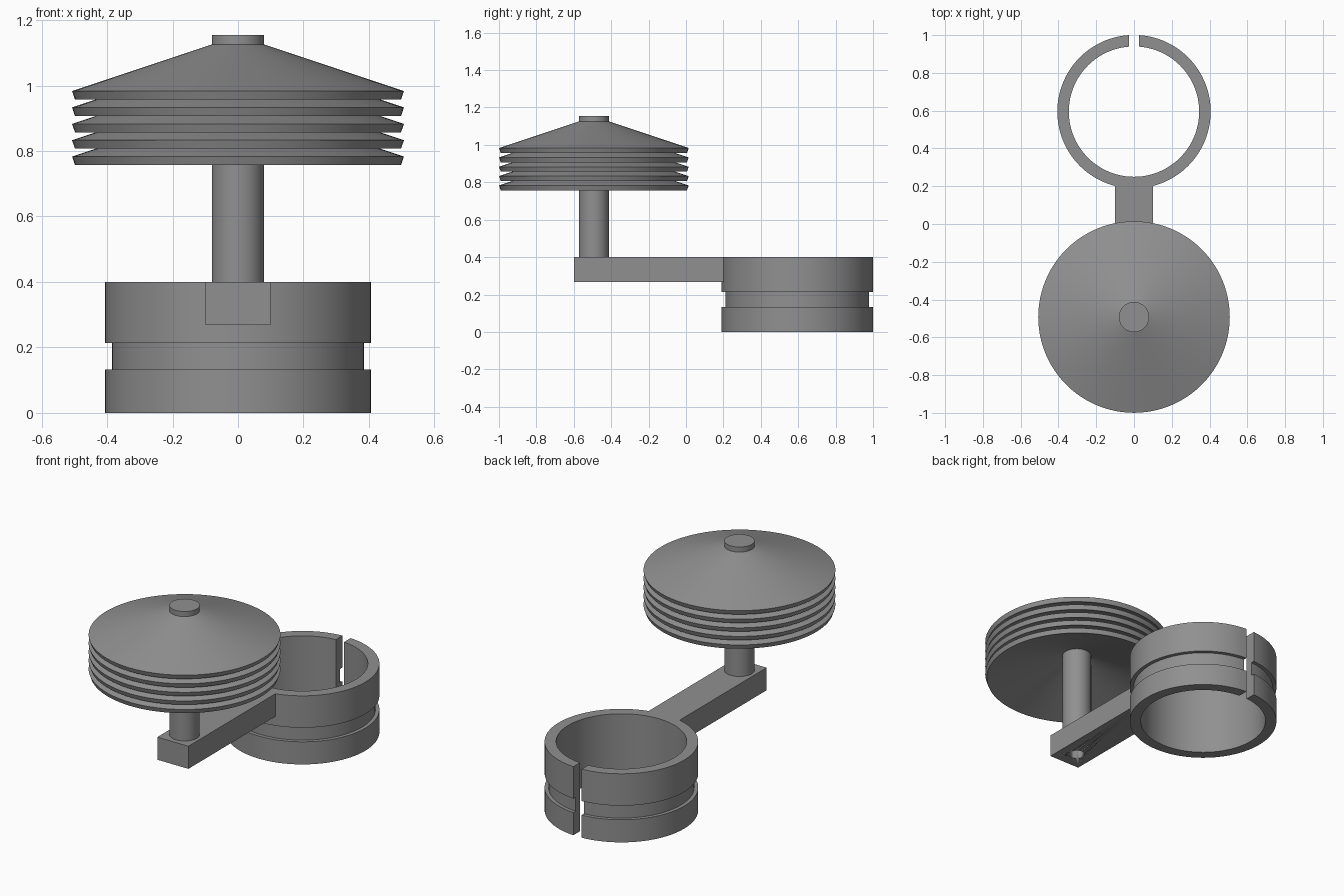
import bpy, bmesh, math

if "Cube" in bpy.data.objects:
    bpy.data.objects.remove(bpy.data.objects["Cube"])

grey = bpy.data.materials.new("mid grey")
grey.diffuse_color = (0.28, 0.28, 0.28, 1)
grey.use_nodes = True
grey.node_tree.nodes["Principled BSDF"].inputs["Base Color"].default_value = grey.diffuse_color

POST_Y, RING_Y = -0.4925, 0.595
SEG = 96


def finish(name, bm, loc):
    bmesh.ops.recalc_face_normals(bm, faces=bm.faces)
    me = bpy.data.meshes.new(name)
    bm.to_mesh(me)
    bm.free()
    me.materials.append(grey)
    ob = bpy.data.objects.new(name, me)
    ob.location = loc
    bpy.context.collection.objects.link(ob)
    bpy.ops.object.select_all(action='DESELECT')
    ob.select_set(True)
    bpy.context.view_layer.objects.active = ob
    bpy.ops.object.shade_smooth_by_angle(angle=math.radians(30))
    return ob


def lathe(name, profile, loc, slit=0.0):
    """Revolve a closed (radius, z) outline; slit leaves a parallel gap at +y."""
    bm = bmesh.new()
    steps = SEG + 1 if slit else SEG
    loops = []
    for i in range(steps):
        row = []
        for r, z in profile:
            half = math.asin(slit / 2 / r) if slit else 0
            a = math.pi / 2 + half + (2 * math.pi - 2 * half) * i / SEG
            row.append(bm.verts.new((r * math.cos(a), r * math.sin(a), z)))
        loops.append(row)
    n = len(profile)
    for i in range(SEG):
        a, b = loops[i], loops[(i + 1) % steps]
        for j in range(n):
            k = (j + 1) % n
            bm.faces.new((a[j], b[j], b[k], a[k]))
    if slit:
        bm.faces.new(loops[0])
        bm.faces.new(loops[-1])
    return finish(name, bm, loc)


def cylinder(name, r, z0, z1, y):
    bm = bmesh.new()
    bmesh.ops.create_cone(bm, cap_ends=True, segments=64, radius1=r, radius2=r, depth=z1 - z0)
    return finish(name, bm, (0, y, (z0 + z1) / 2))


# Split clamp ring with an outer groove
lathe("clamp_ring", [(0.345, 0), (0.406, 0), (0.406, 0.132), (0.385, 0.132),
                     (0.385, 0.214), (0.406, 0.214), (0.406, 0.4), (0.345, 0.4)],
      (0, RING_Y, 0), slit=0.053)

# Arm with a hole under the post
bm = bmesh.new()
bmesh.ops.create_cube(bm, size=1)
bmesh.ops.scale(bm, vec=(0.2, 0.82, 0.132), verts=bm.verts)
arm = finish("arm", bm, (0, -0.19, 0.334))
cutter = cylinder("hole_cutter", 0.043, 0.2, 0.399, POST_Y)
cutter.hide_render = True
cutter.hide_set(True)
hole = arm.modifiers.new("hole", 'BOOLEAN')
hole.operation = 'DIFFERENCE'
hole.object = cutter

# Post through the plates
cylinder("post", 0.08, 0.399, 1.155, POST_Y)

# Stack of thin conical plates
for i in range(5):
    lathe(f"conical_plate_{i + 1}", [(0.078, 0.926), (0.078, 0.898), (0.498, 0.757), (0.507, 0.783)],
          (0, POST_Y, 0.05 * i + 0.0), )
